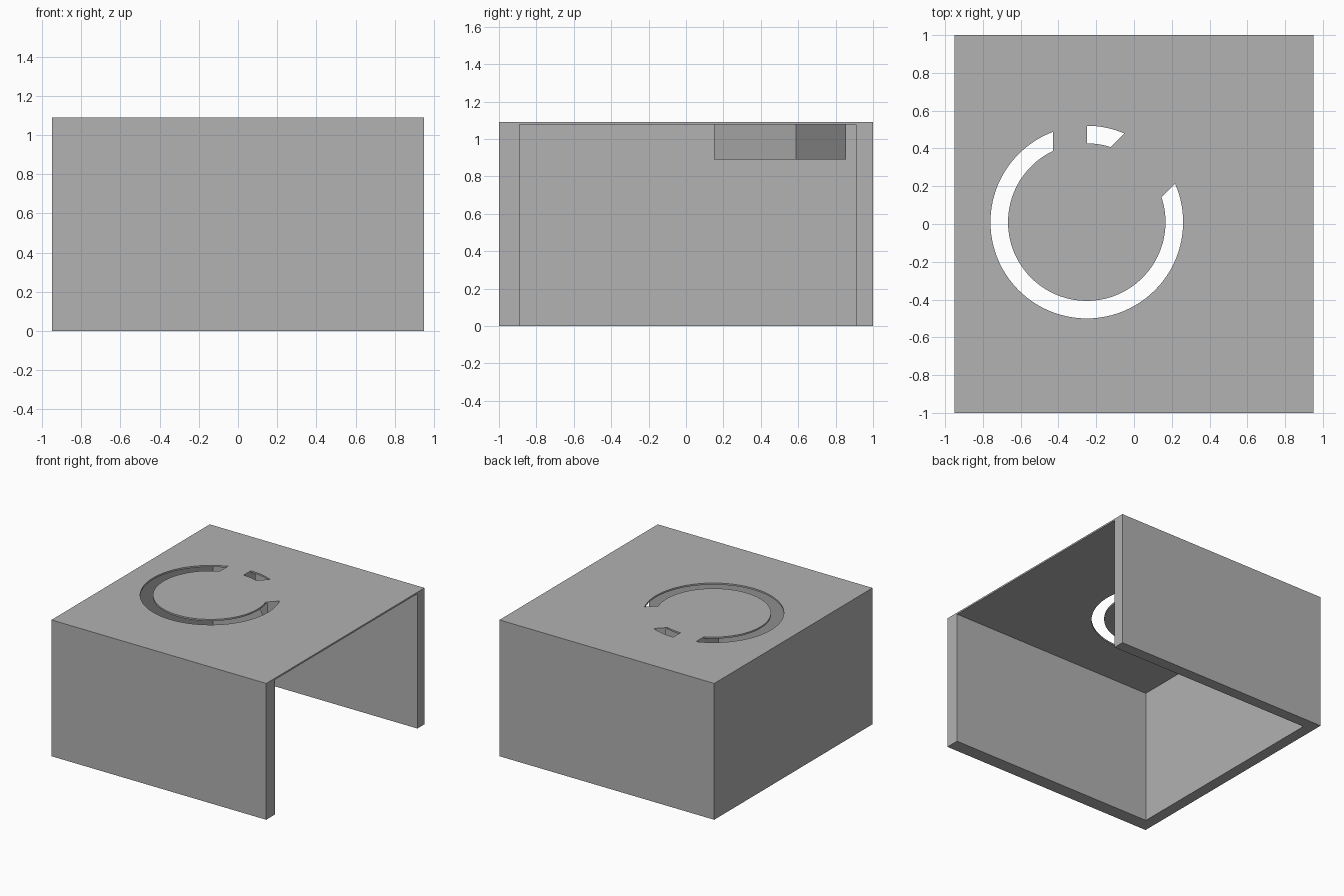
import bpy
import bmesh
from math import radians, asin, acos, degrees, cos, sin
from mathutils import Matrix

cube = bpy.data.objects.get("Cube")
if cube:
    bpy.data.objects.remove(cube, do_unlink=True)

grey = bpy.data.materials.new("plain_grey")
grey.use_nodes = True
GREY = (0.445, 0.445, 0.445, 1)
grey.diffuse_color = GREY
grey.node_tree.nodes["Principled BSDF"].inputs["Base Color"].default_value = GREY


def add_object(name, bm):
    bmesh.ops.recalc_face_normals(bm, faces=bm.faces)
    mesh = bpy.data.meshes.new(name)
    bm.to_mesh(mesh)
    bm.free()
    mesh.materials.append(grey)
    obj = bpy.data.objects.new(name, mesh)
    bpy.context.collection.objects.link(obj)
    return obj


def box(name, low, high, turn=0):
    """Box between two corners, turned about its own centre."""
    size = [h - l for l, h in zip(low, high)]
    centre = [(h + l) / 2 for l, h in zip(low, high)]
    bm = bmesh.new()
    bmesh.ops.create_cube(bm, size=1, matrix=Matrix.Translation(centre)
                          @ Matrix.Rotation(radians(turn), 4, "Z")
                          @ Matrix.Diagonal((*size, 1)))
    return add_object(name, bm)


def cut(target, cutter):
    cutter.hide_render = True
    mod = target.modifiers.new(cutter.name, "BOOLEAN")
    mod.operation, mod.solver, mod.object = "DIFFERENCE", "EXACT", cutter
    bpy.context.view_layer.objects.active = target
    bpy.ops.object.modifier_apply(modifier=mod.name)
    bpy.data.objects.remove(cutter, do_unlink=True)


# Ring slot, with straight ends where the two bridges cross it
CX, CY = -0.25, 0.01
OUTER, INNER = 0.51, 0.417


def arc_cutter(name, start, end, steps):
    """Arc prism; start and end give the angle in degrees for a radius."""
    points = []
    for r, order in ((OUTER, range(steps + 1)), (INNER, range(steps, -1, -1))):
        for i in order:
            a = radians(start(r) + (end(r) - start(r)) * i / steps)
            points.append((CX + r * cos(a), CY + r * sin(a), 1.0))
    bm = bmesh.new()
    face = bm.faces.new([bm.verts.new(p) for p in points])
    made = bmesh.ops.extrude_face_region(bm, geom=[face])["geom"]
    bmesh.ops.translate(bm, vec=(0, 0, 0.2),
                        verts=[v for v in made if isinstance(v, bmesh.types.BMVert)])
    return add_object(name, bm)


# Cover: closed on three sides and on top, open on +x and below
TOP, CEILING = 1.09, 1.077
cover = box("cover", (-0.95, -1, 0), (0.95, 1, TOP))
cut(cover, box("hollow_cutter", (-0.86, -0.89, -0.2), (1.2, 0.91, CEILING)))
cut(cover, arc_cutter("long_arc_cutter",
                      lambda r: degrees(acos(-0.18 / r)),
                      lambda r: 405 - degrees(asin(0.187 / r)), 72))
cut(cover, arc_cutter("short_arc_cutter",
                      lambda r: 45 + degrees(asin(0.191 / r)),
                      lambda r: 90, 8))

# Blocks hanging under the top, behind the gaps in the ring
box("straight_block", (-0.43, 0.2, 0.89), (-0.25, 0.58, CEILING))
box("diagonal_block", (-0.07, 0.315, 0.89), (0.55, 0.69, CEILING), turn=45)
